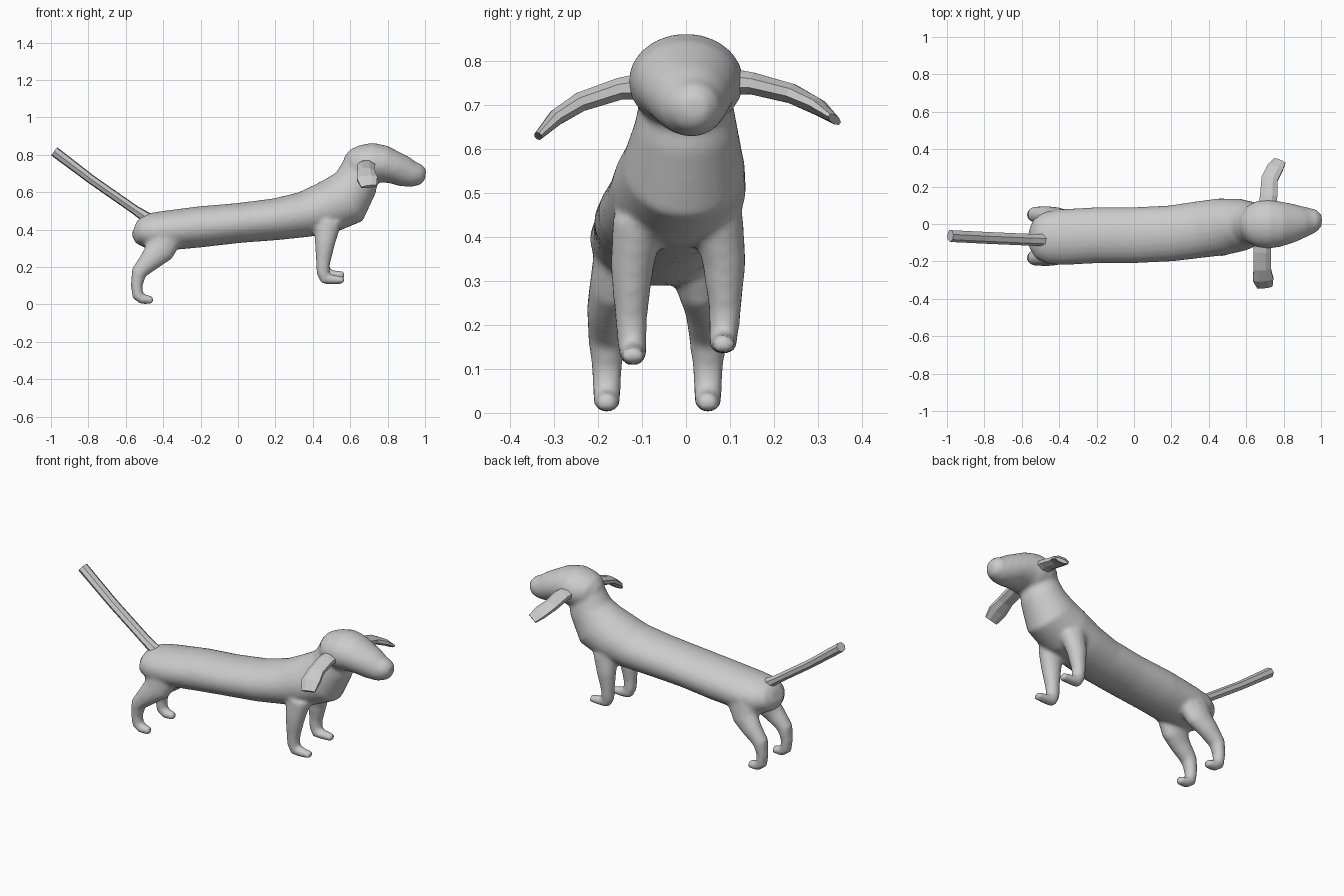
import bpy, bmesh, math
from mathutils import Vector

cube = bpy.data.objects.get("Cube")
if cube:
    bpy.data.objects.remove(cube, do_unlink=True)

grey = bpy.data.materials.new("plain grey")
grey.use_nodes = True
grey.diffuse_color = (0.6, 0.6, 0.6, 1)
grey.node_tree.nodes["Principled BSDF"].inputs["Base Color"].default_value = (0.6, 0.6, 0.6, 1)


def loft(bm, sections, sides, across):
    """Tube through (x, y, z, half width, half height); 'across' is the width axis."""
    points = [Vector(s[:3]) for s in sections]
    rings = []
    for i, section in enumerate(sections):
        before = points[max(i - 1, 0)]
        after = points[min(i + 1, len(points) - 1)]
        tangent = (after - before).normalized()
        side = (across - tangent * across.dot(tangent)).normalized()
        up = tangent.cross(side)
        ring = []
        for k in range(sides):
            a = math.tau * (k + 0.5) / sides
            offset = side * math.cos(a) * section[3] + up * math.sin(a) * section[4]
            ring.append(bm.verts.new(points[i] + offset))
        rings.append(ring)
    faces = [bm.faces.new(rings[0]), bm.faces.new(rings[-1])]
    for low, high in zip(rings, rings[1:]):
        for k in range(sides):
            n = (k + 1) % sides
            faces.append(bm.faces.new((low[k], low[n], high[n], high[k])))
    bmesh.ops.recalc_face_normals(bm, faces=faces)


def finish(name, bm):
    mesh = bpy.data.meshes.new(name)
    bm.to_mesh(mesh)
    bm.free()
    mesh.materials.append(grey)
    obj = bpy.data.objects.new(name, mesh)
    bpy.context.scene.collection.objects.link(obj)
    return obj


SIDEWAYS = Vector((0, 1, 0))
LENGTHWISE = Vector((1, 0, 0))

# Long torso rising into the neck
torso = [
    (-.555, -.08, .41, .05, .04), (-.53, -.08, .4, .105, .075),
    (-.47, -.075, .39, .14, .1), (-.38, -.07, .395, .15, .107),
    (-.2, -.06, .415, .15, .11), (0, -.06, .435, .15, .107),
    (.2, -.05, .455, .15, .112), (.35, -.03, .48, .152, .122),
    (.47, -.015, .515, .153, .14), (.57, -.005, .56, .14, .15),
    (.63, 0, .65, .118, .12), (.66, 0, .74, .1, .1),
]
# Domed head and muzzle
head = [
    (.575, 0, .74, .05, .05), (.61, 0, .745, .1, .085),
    (.66, 0, .75, .125, .102), (.72, 0, .755, .132, .11),
    (.78, 0, .75, .122, .1), (.84, .005, .73, .107, .087),
    (.89, .01, .71, .09, .082), (.94, .015, .695, .073, .068),
    (.98, .02, .695, .056, .054), (1.003, .02, .692, .03, .03),
]
# Leg sections: y is the distance from the middle of the body
front_leg = [
    (.48, .09, .44, .06, .075), (.465, .105, .33, .05, .056),
    (.455, .107, .22, .038, .038), (.455, .105, .17, .035, .037),
    (.468, .103, .138, .033, .036), (.5, .103, .133, .032, .026),
    (.57, .103, .13, .025, .02),
]
rear_leg = [
    (-.39, .085, .37, .06, .1), (-.42, .1, .285, .056, .08),
    (-.47, .112, .235, .05, .06), (-.53, .115, .17, .044, .043),
    (-.542, .115, .1, .036, .032), (-.535, .115, .045, .033, .032),
    (-.51, .115, .028, .032, .029), (-.453, .115, .022, .025, .02),
]

# Torso, head and legs blend into one skin
bm = bmesh.new()
loft(bm, torso, 24, SIDEWAYS)
loft(bm, head, 24, SIDEWAYS)
for side in (-1, 1):
    for leg, middle, lift in ((front_leg, -.018, .025), (rear_leg, -.065, 0)):
        raised = lift if side > 0 else 0
        placed = [(x, middle + side * y, z + raised * (.44 - z) / .3, w, h)
                  for x, y, z, w, h in leg]
        loft(bm, placed, 12, SIDEWAYS)
body = finish("body", bm)
remesh = body.modifiers.new("skin", 'REMESH')
remesh.mode = 'VOXEL'
remesh.voxel_size = .011
remesh.use_smooth_shade = True
smooth = body.modifiers.new("blend", 'SMOOTH')
smooth.factor = .5
smooth.iterations = 7

# Straight faceted tail
bm = bmesh.new()
loft(bm, [(-.46, -.085, .445, .036, .034), (-.55, -.083, .505, .033, .025),
          (-.78, -.073, .665, .033, .025), (-.982, -.063, .818, .033, .028)],
     7, SIDEWAYS)
finish("tail", bm)

# Floppy ears spread out to the sides
ears = {
    "left_ear": [(.71, .08, .755, .05, .035), (.72, .15, .75, .05, .027),
                 (.725, .24, .727, .047, .024), (.755, .3, .697, .047, .02),
                 (.78, .338, .668, .036, .01)],
    "right_ear": [(.69, -.08, .745, .05, .035), (.685, -.15, .738, .05, .027),
                  (.685, -.24, .708, .05, .024), (.69, -.295, .673, .06, .02),
                  (.7, -.337, .63, .045, .01)],
}
for name, sections in ears.items():
    bm = bmesh.new()
    loft(bm, sections, 8, LENGTHWISE)
    finish(name, bm)
